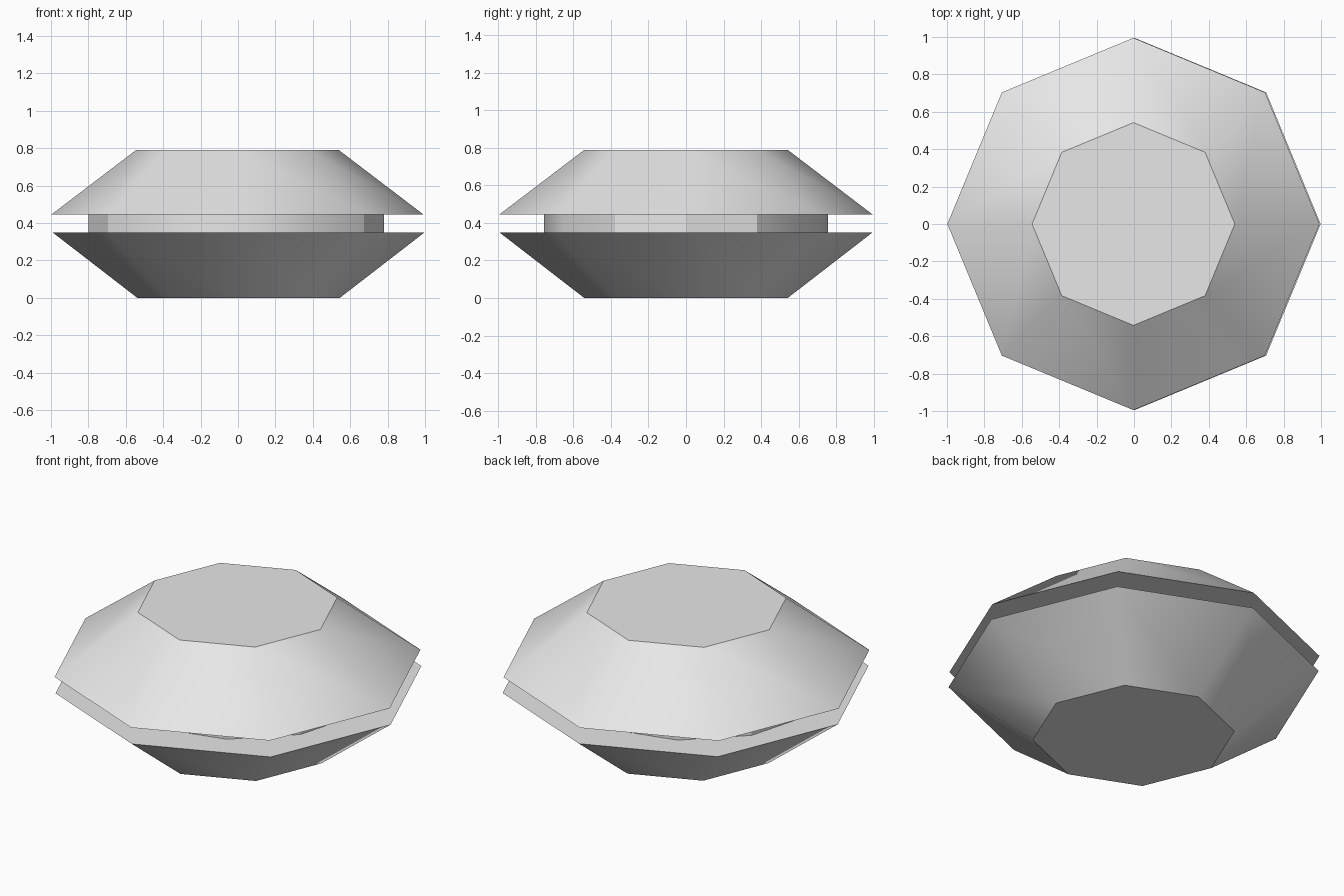
import bpy
import math

cube = bpy.data.objects.get("Cube")
if cube:
    bpy.data.objects.remove(cube, do_unlink=True)

# One plain grey for every part
grey = bpy.data.materials.new("light_grey")
grey.use_nodes = True
grey.diffuse_color = (0.8, 0.8, 0.8, 1)
grey.node_tree.nodes["Principled BSDF"].inputs["Base Color"].default_value = grey.diffuse_color


def frustum(name, sides, r_low, r_high, z_low, z_high, x=0.0, y_scale=1.0, turn=0.0):
    """Closed prism or tapered shell between two heights, smooth round its sides."""
    bpy.ops.mesh.primitive_cone_add(
        vertices=sides, radius1=r_low, radius2=r_high, depth=z_high - z_low,
        location=(x, 0, (z_low + z_high) / 2), rotation=(0, 0, turn))
    part = bpy.context.object
    part.name = name
    part.scale.y = y_scale
    bpy.ops.object.transform_apply(location=False, rotation=True, scale=True)
    part.data.materials.append(grey)
    bpy.ops.object.shade_smooth_by_angle(angle=math.radians(30))
    return part


RIM, CAP = 0.995, 0.542

# Two mirrored eight-sided shells
frustum("lower_shell", 8, CAP, RIM, 0.0, 0.35, x=0.003)
frustum("upper_shell", 8, RIM, CAP, 0.445, 0.79, x=-0.003)

# Slightly oval connecting core; the quarter turn puts a corner on each axis
frustum("middle_core", 12, 0.79, 0.79, 0.35, 0.445, x=-0.01, y_scale=0.957, turn=math.pi)
